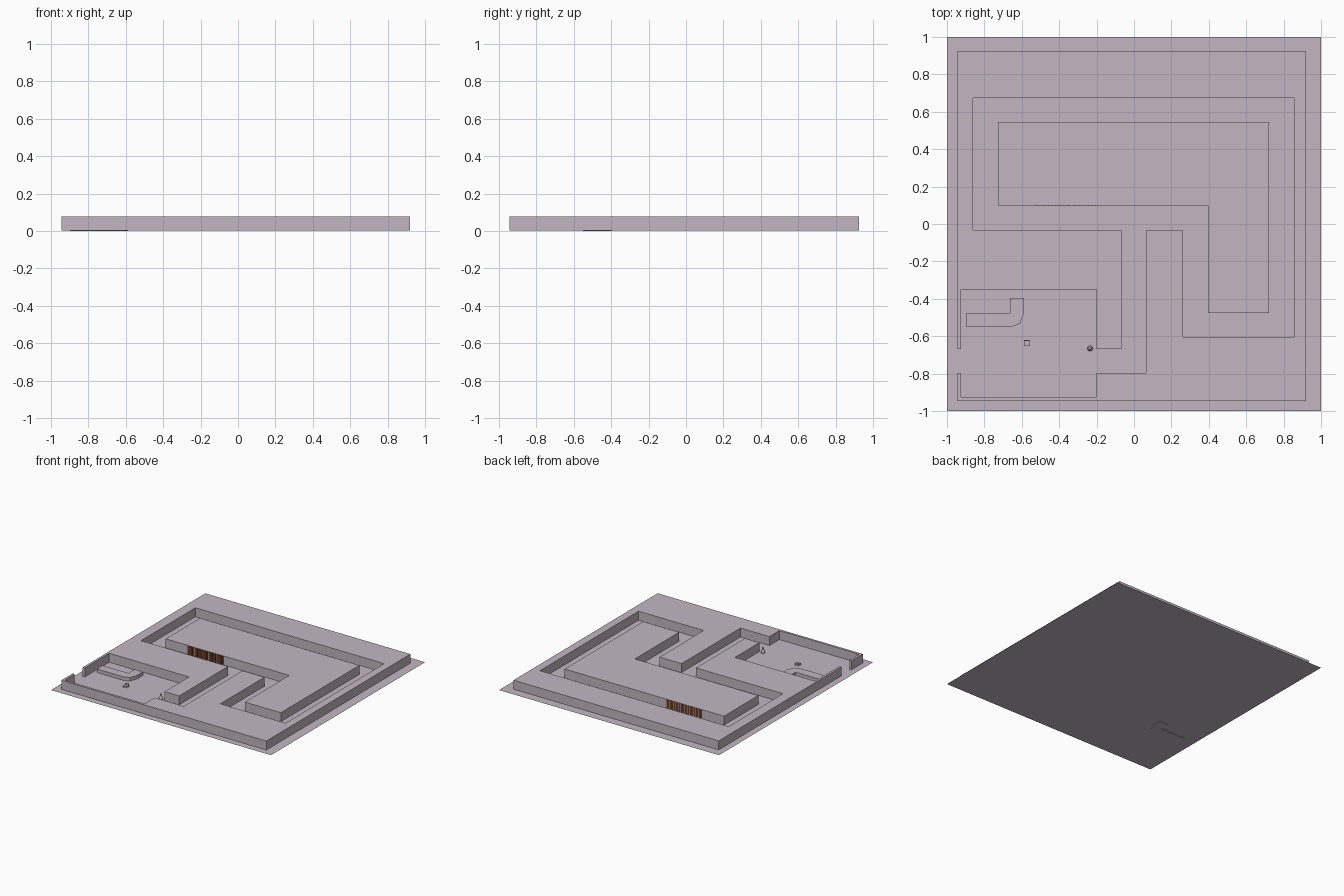
import bpy, bmesh, math

if "Cube" in bpy.data.objects:
    bpy.data.objects.remove(bpy.data.objects["Cube"])

def material(name, rgb):
    m = bpy.data.materials.new(name)
    m.diffuse_color = (*rgb, 1)
    m.use_nodes = True
    m.node_tree.nodes["Principled BSDF"].inputs["Base Color"].default_value = m.diffuse_color
    return m

STONE = material("pale_mauve", (0.55, 0.47, 0.54))
WOOD = material("dark_brown", (0.13, 0.045, 0.02))

FLOOR, TOP = 0.003, 0.077

def finish(name, bm, mat, smooth=False):
    bmesh.ops.recalc_face_normals(bm, faces=bm.faces[:])
    me = bpy.data.meshes.new(name)
    bm.to_mesh(me)
    bm.free()
    me.materials.append(mat)
    ob = bpy.data.objects.new(name, me)
    bpy.context.collection.objects.link(ob)
    if smooth:
        for p in me.polygons:
            p.use_smooth = True
    return ob

def add_prism(bm, pts, z0, z1):
    face = bm.faces.new([bm.verts.new((x, y, z0)) for x, y in pts])
    ret = bmesh.ops.extrude_face_region(bm, geom=[face], use_keep_orig=True)
    verts = [g for g in ret["geom"] if isinstance(g, bmesh.types.BMVert)]
    bmesh.ops.translate(bm, verts=verts, vec=(0, 0, z1 - z0))

def prism(name, pts, z0, z1, mat=STONE):
    bm = bmesh.new()
    add_prism(bm, pts, z0, z1)
    return finish(name, bm, mat)

def box_pts(x0, y0, x1, y1):
    return [(x0, y0), (x1, y0), (x1, y1), (x0, y1)]

def lathe(name, profile, x, y, sides=12):
    bm = bmesh.new()
    rings = [[bm.verts.new((x + r * math.cos(2 * math.pi * i / sides),
                            y + r * math.sin(2 * math.pi * i / sides), z))
              for i in range(sides)] for r, z in profile]
    for a, b in zip(rings, rings[1:]):
        for i in range(sides):
            j = (i + 1) % sides
            bm.faces.new((a[i], a[j], b[j], b[i]))
    bm.faces.new(rings[0])
    bm.faces.new(rings[-1])
    return finish(name, bm, STONE, True)

# Ground sheet
bm = bmesh.new()
bm.faces.new([bm.verts.new((x, y, FLOOR)) for x, y in box_pts(-1, -1, 1, 1)])
ground = finish("ground_sheet", bm, STONE)

# Outer solid wall block: outer outline, then back along the corridor and room
outer = [(-0.945, -0.797), (-0.945, -0.945), (0.92, -0.945), (0.92, 0.925),
         (-0.945, 0.925), (-0.945, -0.667)]
inner = [(-0.926, -0.667), (-0.926, -0.35), (-0.2, -0.35), (-0.2, -0.667),
         (-0.068, -0.667), (-0.068, -0.032), (-0.86, -0.032), (-0.86, 0.675),
         (0.855, 0.675), (0.855, -0.605), (0.263, -0.605), (0.263, -0.032),
         (0.063, -0.032), (0.063, -0.797), (-0.2, -0.797), (-0.2, -0.926),
         (-0.926, -0.926), (-0.926, -0.797)]
prism("outer_walls", outer + inner, FLOOR + 0.0003, TOP)

# Island enclosed by the corridor
prism("inner_block", [(-0.727, 0.1), (0.395, 0.1), (0.395, -0.475), (0.722, -0.475),
                      (0.722, 0.545), (-0.727, 0.545)], FLOOR + 0.0003, TOP)

# Slatted wooden panels on both long faces of the island, in five bowed groups
for name, y, depth in (("front_slats", 0.1, -0.005), ("back_slats", 0.545, 0.001)):
    bm = bmesh.new()
    for g in range(5):
        for k in range(4):
            x = -0.528 + g * 0.066 + k * 0.0155
            d = depth * (0.5 + 0.5 * math.sin(math.pi * (k + 0.5) / 4))
            add_prism(bm, box_pts(x, min(y, y + d), x + 0.0135, max(y, y + d)),
                      FLOOR + 0.002, TOP - 0.002)
    finish(name, bm, WOOD)

# Reception counter with rounded corner
prism("reception_counter", [(-0.898, -0.55), (-0.655, -0.55), (-0.61, -0.533),
                            (-0.588, -0.475), (-0.588, -0.395), (-0.664, -0.395),
                            (-0.664, -0.475), (-0.898, -0.475)], 0, 0.032)

# Small chair: seat, back and four legs
cx, cy = -0.572, -0.637
bm = bmesh.new()
add_prism(bm, box_pts(cx - 0.016, cy - 0.016, cx + 0.016, cy + 0.016), 0.012, 0.017)
add_prism(bm, box_pts(cx - 0.016, cy + 0.012, cx + 0.016, cy + 0.017), 0.017, 0.028)
for sx in (-1, 1):
    for sy in (-1, 1):
        px, py = cx + sx * 0.013, cy + sy * 0.013
        add_prism(bm, box_pts(px - 0.002, py - 0.002, px + 0.002, py + 0.002), FLOOR, 0.012)
finish("chair", bm, STONE)

# Slim ornament standing by the corridor entrance
lathe("standing_ornament", [(0.014, FLOOR), (0.015, 0.012), (0.012, 0.022), (0.006, 0.032),
                            (0.005, 0.038), (0.008, 0.044), (0.007, 0.051), (0.002, 0.055)],
      -0.235, -0.665)
